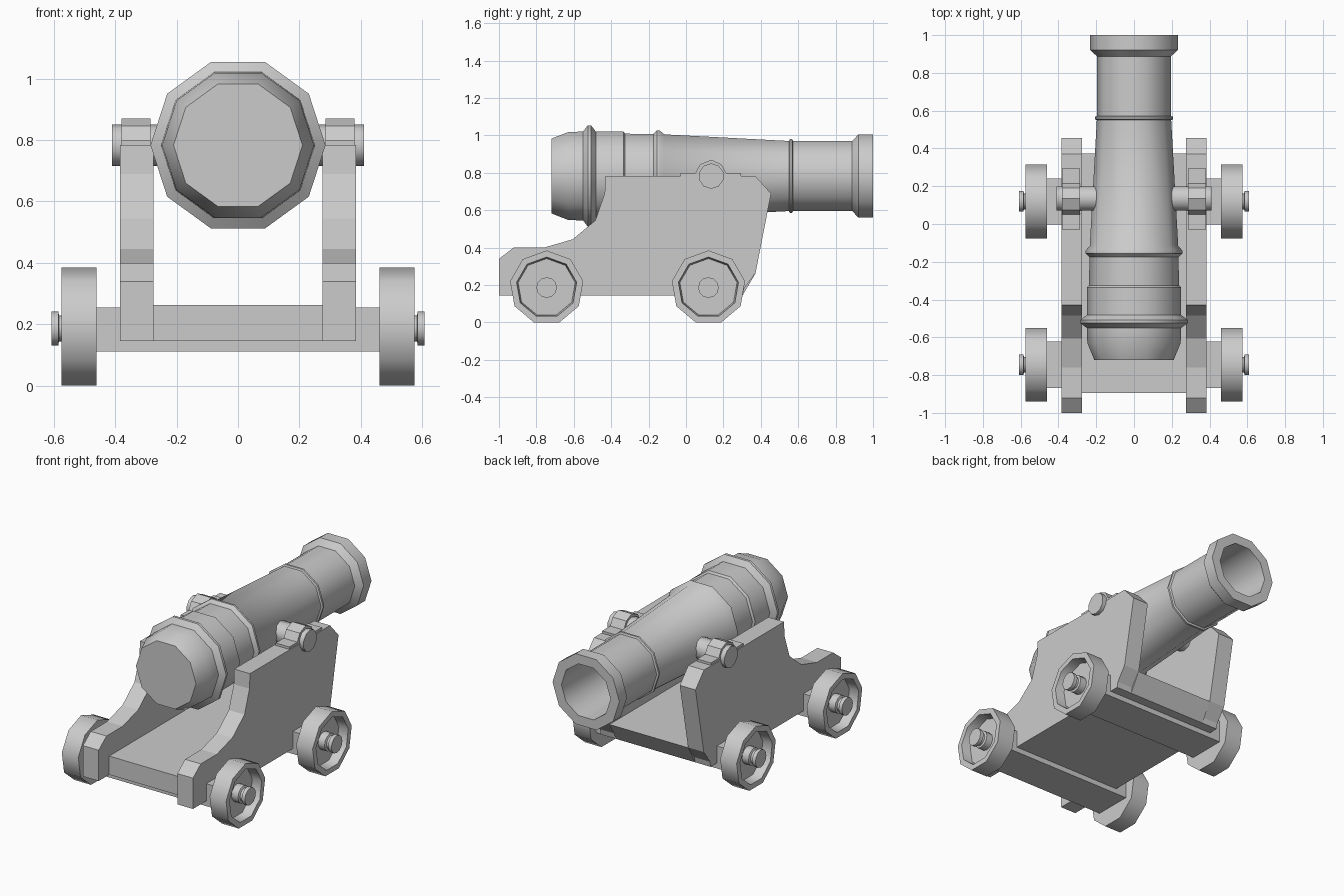
import bpy, bmesh
from math import sin, cos, tau, radians

if "Cube" in bpy.data.objects:
    bpy.data.objects.remove(bpy.data.objects["Cube"])


def finish(name, bm, mirror=False, smooth=0):
    bmesh.ops.remove_doubles(bm, verts=bm.verts, dist=1e-5)
    bmesh.ops.recalc_face_normals(bm, faces=bm.faces)
    me = bpy.data.meshes.new(name)
    bm.to_mesh(me)
    bm.free()
    ob = bpy.data.objects.new(name, me)
    bpy.context.collection.objects.link(ob)
    if mirror:
        ob.modifiers.new("mirror", 'MIRROR').use_axis[0] = True
    if smooth:
        bpy.ops.object.select_all(action='DESELECT')
        ob.select_set(True)
        bpy.context.view_layer.objects.active = ob
        bpy.ops.object.shade_smooth_by_angle(angle=radians(smooth))
    return ob


def lathe(name, profile, sides, axis, centre, mirror=False, smooth=42):
    """Turn (position, radius) pairs about the x or y axis; first and last pairs are capped."""
    bm = bmesh.new()
    rings = []
    cx, cy, cz = centre
    for t, r in profile:
        ring = []
        for i in range(sides):
            a = tau * i / sides
            u, v = r * cos(a), r * sin(a)
            co = (cx + t, cy + v, cz + u) if axis == 'X' else (cx + u, cy + t, cz + v)
            ring.append(bm.verts.new(co))
        rings.append(ring)
    for a, b in zip(rings, rings[1:]):
        for i in range(sides):
            j = (i + 1) % sides
            bm.faces.new((a[i], a[j], b[j], b[i]))
    bm.faces.new(rings[0])
    bm.faces.new(rings[-1])
    return finish(name, bm, mirror, smooth)


def slab(name, outline, x0, x1, mirror=False):
    """Extrude a (y, z) outline from x0 to x1."""
    bm = bmesh.new()
    face = bm.faces.new([bm.verts.new((x0, y, z)) for y, z in outline])
    ext = bmesh.ops.extrude_face_region(bm, geom=[face])
    moved = [v for v in ext["geom"] if isinstance(v, bmesh.types.BMVert)]
    bmesh.ops.translate(bm, verts=moved, vec=(x1 - x0, 0, 0))
    return finish(name, bm, mirror)


# Barrel with reinforcing rings, flared muzzle and open bore
lathe("barrel", [
    (-0.72, 0.21), (-0.63, 0.247), (-0.55, 0.25), (-0.525, 0.285), (-0.508, 0.285),
    (-0.482, 0.25), (-0.335, 0.25), (-0.325, 0.238), (-0.175, 0.236), (-0.155, 0.257),
    (-0.142, 0.257), (-0.115, 0.234), (0.55, 0.197), (0.555, 0.207), (0.567, 0.207),
    (0.572, 0.196), (0.888, 0.196), (0.922, 0.234), (1.0, 0.234), (1.0, 0.172),
    (0.35, 0.16)], 10, 'Y', (0, 0, 0.783))

# Trunnions and the straps that hold them down
lathe("trunnion", [(0.12, 0.068), (0.41, 0.068)], 10, 'X', (0, 0.135, 0.783), True)
slab("trunnion_strap", [
    (-0.03, 0.775), (-0.03, 0.798), (0.05, 0.798), (0.075, 0.845), (0.135, 0.87),
    (0.19, 0.845), (0.215, 0.798), (0.295, 0.798), (0.295, 0.775)], 0.285, 0.38, True)

# Stepped side cheeks
slab("carriage_cheek", [
    (-1.0, 0.145), (-1.0, 0.34), (-0.922, 0.40), (-0.76, 0.40), (-0.605, 0.445),
    (-0.485, 0.545), (-0.435, 0.69), (-0.43, 0.783), (0.37, 0.783), (0.455, 0.69),
    (0.372, 0.265), (0.31, 0.18), (0.303, 0.145)], 0.275, 0.385, True)

# Bed between the cheeks
slab("carriage_bed", [
    (-0.895, 0.145), (-0.895, 0.263), (0.372, 0.263), (0.303, 0.145)], -0.276, 0.276)

# Axles, wheels and hubs
for end, y in (("front", 0.12), ("rear", -0.745)):
    slab(end + "_axle", [(y - 0.122, 0.112), (y - 0.122, 0.254),
                         (y + 0.122, 0.254), (y + 0.122, 0.112)], -0.465, 0.465)
    lathe(end + "_wheel", [(0.46, 0.1985), (0.575, 0.1985), (0.575, 0.163), (0.515, 0.155)],
          9, 'X', (0, y, 0.1866), True)
    lathe(end + "_hub", [(0.50, 0.055), (0.56, 0.055), (0.565, 0.042), (0.583, 0.042),
                         (0.585, 0.055), (0.608, 0.055)], 12, 'X', (0, y, 0.1866), True)
